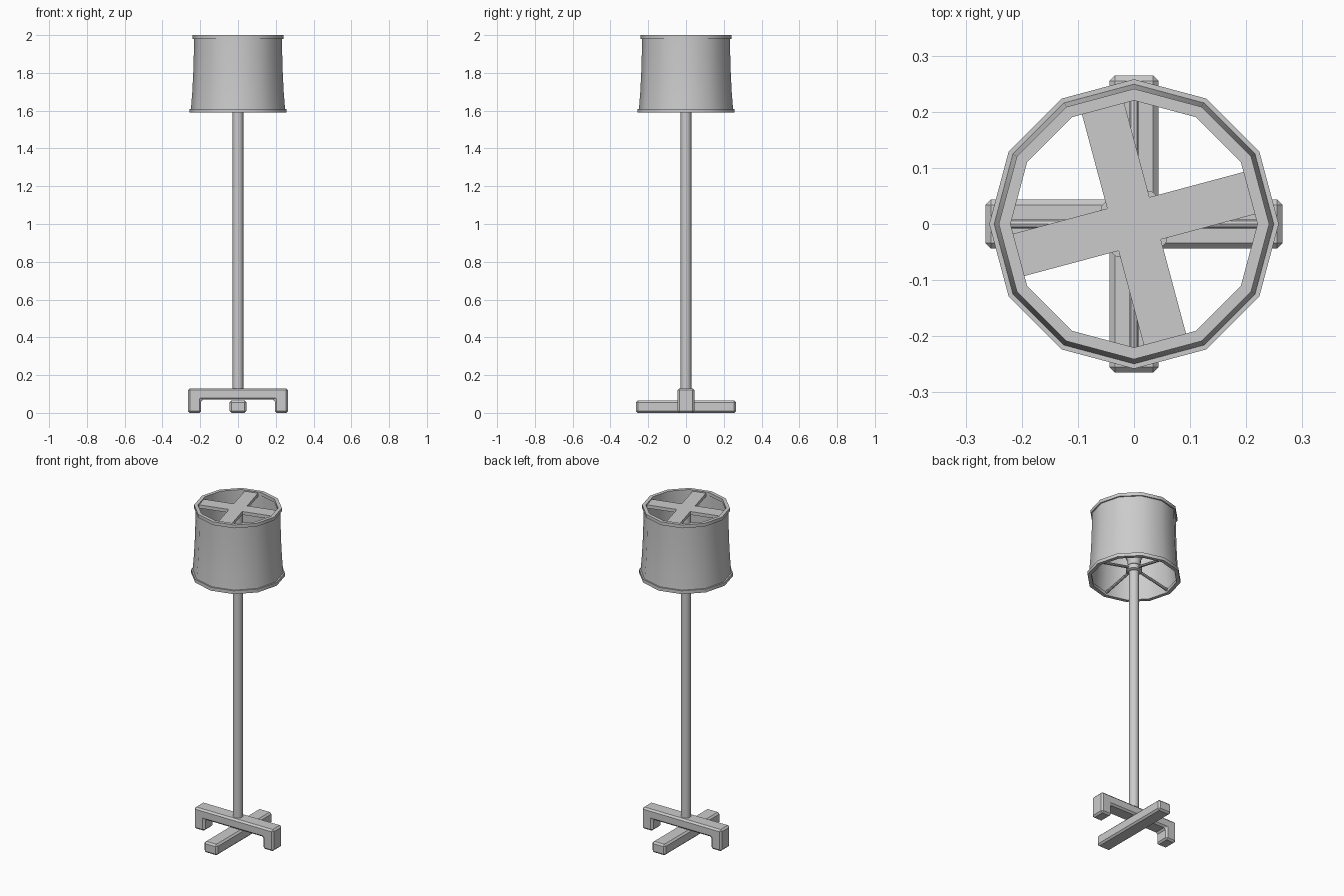
import bpy, bmesh
from math import radians, cos, sin, pi
from mathutils import Vector

cube = bpy.data.objects.get("Cube")
if cube:
    bpy.data.objects.remove(cube, do_unlink=True)

grey = bpy.data.materials.new("light grey")
grey.use_nodes = True
tone = (0.6, 0.6, 0.6, 1)
grey.diffuse_color = tone
grey.node_tree.nodes["Principled BSDF"].inputs["Base Color"].default_value = tone


def finish(name, bm, smooth=True, bevel=0):
    bmesh.ops.recalc_face_normals(bm, faces=bm.faces)
    mesh = bpy.data.meshes.new(name)
    bm.to_mesh(mesh)
    bm.free()
    mesh.materials.append(grey)
    ob = bpy.data.objects.new(name, mesh)
    bpy.context.collection.objects.link(ob)
    if bevel:
        mod = ob.modifiers.new("Bevel", "BEVEL")
        mod.width = bevel
        mod.segments = 1
    if smooth:
        bpy.ops.object.select_all(action="DESELECT")
        ob.select_set(True)
        bpy.context.view_layer.objects.active = ob
        bpy.ops.object.shade_smooth_by_angle(angle=radians(38))
    return ob


def lathe(name, profile, sides=12, closed=False):
    """Spin (radius, height) points; closed joins last to first, else caps ends."""
    bm = bmesh.new()
    rings = [[bm.verts.new((r * cos(2 * pi * i / sides), r * sin(2 * pi * i / sides), z))
              for i in range(sides)] for r, z in profile]
    pairs = list(zip(rings, rings[1:]))
    if closed:
        pairs.append((rings[-1], rings[0]))
    else:
        bm.faces.new(rings[0])
        bm.faces.new(rings[-1])
    for a, b in pairs:
        for i in range(sides):
            j = (i + 1) % sides
            bm.faces.new((a[i], a[j], b[j], b[i]))
    return finish(name, bm)


def extrude_outline(name, points, axis_place, offset, bevel=0):
    """Extrude a flat outline along offset."""
    bm = bmesh.new()
    face = bm.faces.new([bm.verts.new(axis_place(a, b)) for a, b in points])
    new = bmesh.ops.extrude_face_region(bm, geom=[face])["geom"]
    bmesh.ops.translate(bm, vec=offset, verts=[v for v in new if isinstance(v, bmesh.types.BMVert)])
    return finish(name, bm, smooth=False, bevel=bevel)


# Base: bridge-shaped foot across a low straight foot
bridge = [(-0.265, 0), (-0.195, 0), (-0.195, 0.07), (0.195, 0.07),
          (0.195, 0), (0.265, 0), (0.265, 0.13), (-0.265, 0.13)]
extrude_outline("bridge_foot", bridge, lambda a, b: (a, -0.044, b), (0, 0.088, 0), 0.01)
bar = [(-0.265, 0), (0.265, 0), (0.265, 0.066), (-0.265, 0.066)]
extrude_outline("straight_foot", bar, lambda a, b: (-0.044, a, b), (0.088, 0, 0), 0.01)

# Pole and flared holder
lathe("pole", [(0.028, 0.1), (0.028, 1.975)])
lathe("shade_holder", [(0.036, 1.63), (0.045, 1.635), (0.045, 1.66), (0.034, 1.67),
                       (0.04, 1.71), (0.066, 1.76), (0.066, 1.775)])

# Shade wall with a gentle curve, and its two rims
outer = [(0.25, 1.6), (0.242, 1.7), (0.237, 1.8), (0.234, 1.9), (0.233, 1.99)]
inner = [(r - 0.008, z) for r, z in reversed(outer)]
lathe("shade", outer + inner, closed=True)


def rim(name, low, high, r_in, r_out):
    lathe(name, [(r_in, low), (r_out, low), (r_out, high), (r_in, high)], closed=True)


rim("bottom_rim", 1.59, 1.61, 0.236, 0.258)
rim("top_rim", 1.98, 2.0, 0.22, 0.241)

# Flat cross at the top of the shade
w, l = 0.039, 0.225
quarter = [(w, w), (w, l), (-w, l)]
cross = []
for k in range(4):
    t = k * pi / 2 + radians(15)
    cross += [(x * cos(t) - y * sin(t), x * sin(t) + y * cos(t)) for x, y in quarter]
extrude_outline("top_cross", cross, lambda a, b: (a, b, 1.973), (0, 0, 0.02))

# Four thin rods from the holder out to the bottom rim
for k, side in enumerate(("left", "back", "right", "front")):
    t = k * pi / 2
    start = Vector((0.03 * cos(t), 0.03 * sin(t), 1.65))
    end = Vector((0.245 * cos(t), 0.245 * sin(t), 1.605))
    bm = bmesh.new()
    bmesh.ops.create_cone(bm, cap_ends=True, segments=8, radius1=0.008, radius2=0.008,
                          depth=(end - start).length)
    bm.transform((end - start).to_track_quat("Z", "Y").to_matrix().to_4x4())
    bmesh.ops.translate(bm, vec=(start + end) / 2, verts=bm.verts)
    finish(side + "_rod", bm)
